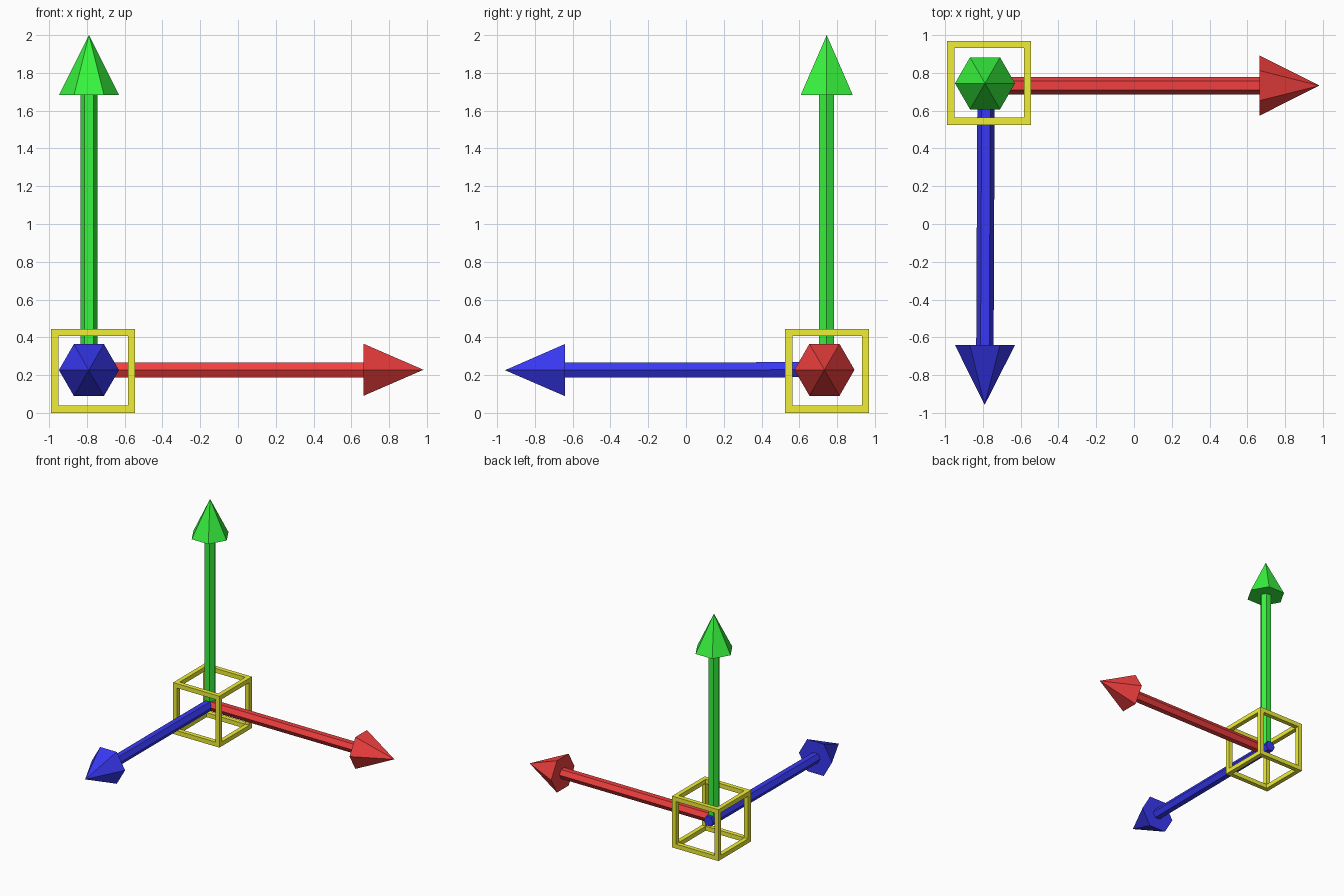
import bpy, bmesh
from math import pi, cos, sin
from mathutils import Vector, Matrix

if "Cube" in bpy.data.objects:
    bpy.data.objects.remove(bpy.data.objects["Cube"])


def material(name, rgb):
    m = bpy.data.materials.new(name)
    m.diffuse_color = (*rgb, 1)
    m.use_nodes = True
    m.node_tree.nodes["Principled BSDF"].inputs["Base Color"].default_value = m.diffuse_color
    return m


def finish(name, bm, mat):
    bmesh.ops.recalc_face_normals(bm, faces=bm.faces)
    me = bpy.data.meshes.new(name)
    bm.to_mesh(me)
    bm.free()
    me.materials.append(mat)
    ob = bpy.data.objects.new(name, me)
    bpy.context.collection.objects.link(ob)


def arrow(name, start, tip, side, mat, shaft_r=0.046, head_r=0.159, head_len=0.317):
    """Six-sided arrow from start to tip; one corner points along side."""
    start, tip, u = Vector(start), Vector(tip), Vector(side)
    d = (tip - start).normalized()
    v = d.cross(u).normalized()
    u = v.cross(d)
    neck = tip - d * head_len
    bm = bmesh.new()

    def ring(c, r):
        return [bm.verts.new(c + r * (cos(i * pi / 3) * u + sin(i * pi / 3) * v)) for i in range(6)]

    rings = [ring(start, shaft_r), ring(neck, shaft_r), ring(neck, head_r)]
    apex = bm.verts.new(tip)
    bm.faces.new(rings[0])
    for i in range(6):
        j = (i + 1) % 6
        for a, b in zip(rings, rings[1:]):
            bm.faces.new((a[i], a[j], b[j], b[i]))
        bm.faces.new((rings[2][i], rings[2][j], apex))
    finish(name, bm, mat)


# Three axis arrows
arrow("up_arrow", (-0.789, 0.745, 0.228), (-0.789, 0.745, 2.0), (1, 0, 0),
      material("green", (0.04, 0.9, 0.05)))
arrow("right_arrow", (-0.79, 0.733, 0.228), (0.982, 0.733, 0.228), (0, 1, 0),
      material("red", (0.88, 0.05, 0.05)))
arrow("front_arrow", (-0.783, 0.812, 0.229), (-0.791, -0.958, 0.226), (1, 0, 0),
      material("blue", (0.04, 0.04, 0.9)))

# Open cube frame of twelve square bars around the origin
centre = Vector((-0.767, 0.747, 0.222))
half, t = 0.222, 0.038
bm = bmesh.new()
for axis in range(3):
    for a in (-1, 1):
        for b in (-1, 1):
            pos, size = Vector(), Vector((t, t, t))
            size[axis] = 2 * half
            pos[(axis + 1) % 3] = a * (half - t / 2)
            pos[(axis + 2) % 3] = b * (half - t / 2)
            bmesh.ops.create_cube(bm, size=1, matrix=Matrix.Translation(centre + pos) @ Matrix.Diagonal((*size, 1)))
finish("cube_frame", bm, material("yellow", (0.87, 0.86, 0.04)))
